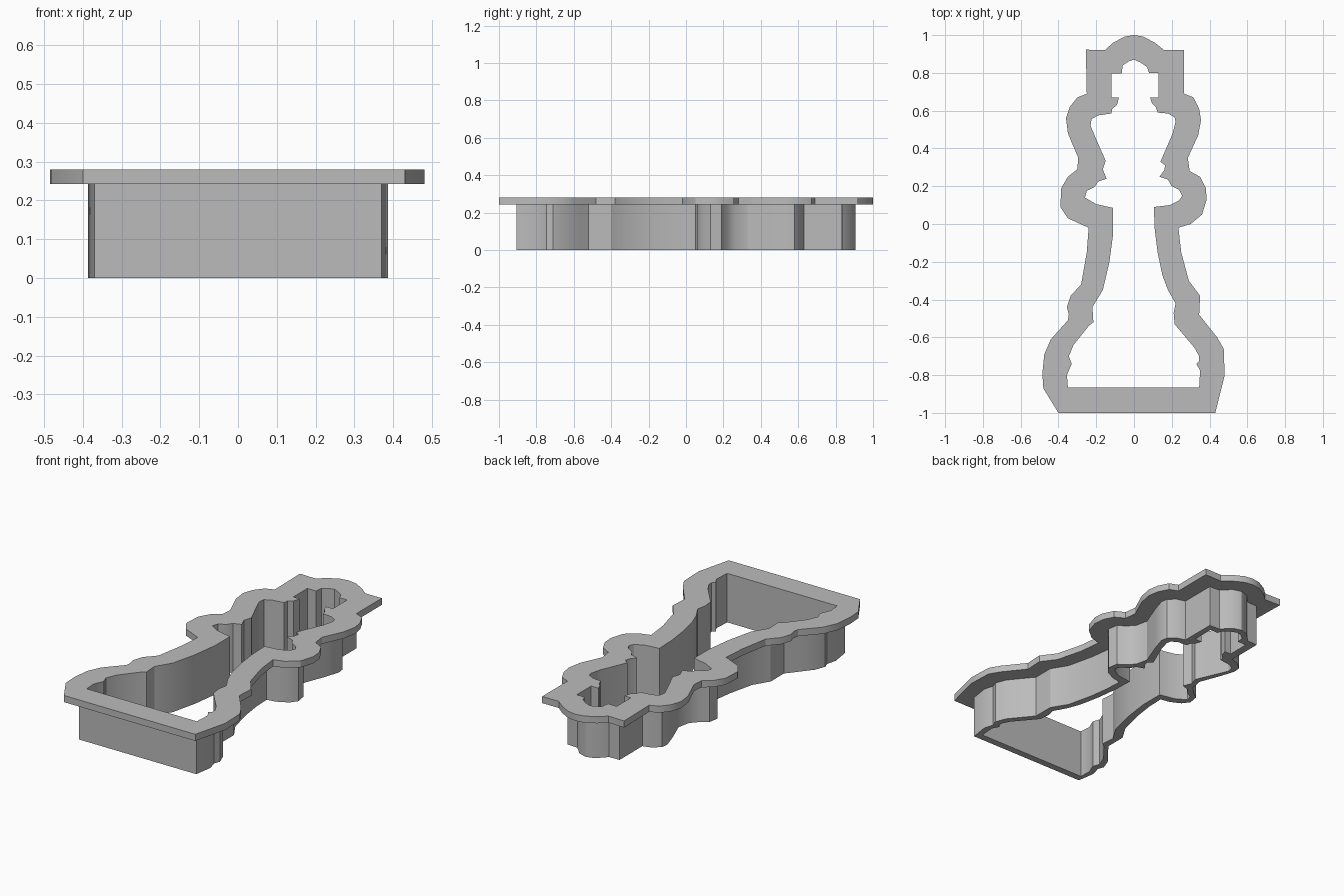
import bpy, bmesh, math

Z_BASE, Z_RIM, Z_TOP = 0.0, 0.242, 0.28

# Cutting outline (inside of the wall): right side top-down, left side top-down
INNER_R = [(0, .87), (.035, .855), (.07, .83), (.08, .80), (.13, .80), (.13, .67), (.085, .67),
           (.095, .64), (.115, .62), (.125, .59), (.18, .585), (.215, .565), (.22, .54), (.205, .48),
           (.14, .33), (.165, .31), (.16, .285), (.135, .25), (.18, .235), (.20, .20), (.24, .18),
           (.255, .15), (.24, .125), (.19, .10), (.105, .09), (.11, -.03), (.125, -.15), (.15, -.27),
           (.18, -.35), (.22, -.42), (.21, -.47), (.215, -.53), (.32, -.655), (.345, -.70),
           (.345, -.725), (.33, -.74), (.35, -.775), (.345, -.865)]
INNER_L = [(-.03, .86), (-.06, .84), (-.065, .797), (-.12, .797), (-.12, .67), (-.08, .67),
           (-.09, .63), (-.115, .61), (-.12, .585), (-.19, .575), (-.225, .555), (-.23, .52),
           (-.205, .46), (-.15, .335), (-.165, .29), (-.145, .24), (-.19, .225), (-.21, .195),
           (-.25, .175), (-.26, .14), (-.20, .105), (-.11, .085), (-.11, -.05), (-.13, -.2),
           (-.165, -.35), (-.22, -.44), (-.215, -.52), (-.24, -.54), (-.32, -.64), (-.345, -.70),
           (-.33, -.74), (-.355, -.80), (-.35, -.865)]

# Outside of the rim flange
RIM_R = [(0, 1), (.05, .992), (.11, .96), (.16, .92), (.265, .92), (.265, .69), (.315, .67),
         (.345, .61), (.355, .55), (.34, .47), (.285, .35), (.295, .28), (.35, .25), (.38, .19),
         (.385, .13), (.36, .05), (.30, 0), (.235, -.02), (.25, -.15), (.29, -.30), (.35, -.38),
         (.345, -.48), (.44, -.60), (.475, -.66), (.48, -.80), (.43, -1)]
RIM_L = [(-.05, .992), (-.11, .96), (-.155, .92), (-.255, .923), (-.25, .69), (-.30, .67),
         (-.34, .62), (-.36, .56), (-.35, .48), (-.295, .35), (-.30, .29), (-.35, .25),
         (-.385, .19), (-.39, .09), (-.35, .03), (-.24, -.02), (-.25, -.15), (-.28, -.32),
         (-.335, -.38), (-.355, -.44), (-.345, -.48), (-.35, -.51), (-.44, -.61), (-.475, -.69),
         (-.485, -.79), (-.48, -.87), (-.40, -1)]

# Outside of the wall (mirrored)
WALL_R = [(0, .905), (.05, .89), (.10, .838), (.165, .835), (.165, .63), (.215, .615), (.255, .58),
          (.26, .54), (.235, .46), (.185, .33), (.20, .26), (.235, .22), (.28, .19), (.29, .13),
          (.26, .09), (.20, .06), (.145, .05), (.15, -.05), (.165, -.16), (.20, -.31), (.255, -.40),
          (.255, -.52), (.30, -.575), (.36, -.65), (.383, -.71), (.37, -.745), (.386, -.80),
          (.37, -.905)]
WALL_L = [(-x, y) for x, y in WALL_R[1:]]

bm = bmesh.new()


def loop(right, left, z):
    """Closed outline at height z; returns its vertices and edges."""
    vs = [bm.verts.new((x, y, z)) for x, y in right + left[::-1]]
    es = [bm.edges.new((vs[i - 1], vs[i])) for i in range(len(vs))]
    return vs, es


def side(a, b):
    """Vertical band between two matching outlines."""
    for i in range(len(a[0])):
        bm.faces.new((a[0][i - 1], a[0][i], b[0][i], b[0][i - 1]))


def ring(a, b):
    """Flat surface between an outline and the hole inside it."""
    bmesh.ops.triangle_fill(bm, use_beauty=True, edges=a[1] + b[1])


inner_low, inner_top = loop(INNER_R, INNER_L, Z_BASE), loop(INNER_R, INNER_L, Z_TOP)
wall_low, wall_top = loop(WALL_R, WALL_L, Z_BASE), loop(WALL_R, WALL_L, Z_RIM)
rim_low, rim_top = loop(RIM_R, RIM_L, Z_RIM), loop(RIM_R, RIM_L, Z_TOP)

ring(inner_low, wall_low)    # cutting edge
ring(wall_top, rim_low)      # underside of rim
ring(inner_top, rim_top)     # top of rim
side(inner_low, inner_top)   # inside of wall
side(wall_low, wall_top)     # outside of wall
side(rim_low, rim_top)       # rim edge
bmesh.ops.recalc_face_normals(bm, faces=bm.faces[:])

mesh = bpy.data.meshes.new("cookie_cutter")
bm.to_mesh(mesh)
bm.free()
cutter = bpy.data.objects.new("cookie_cutter", mesh)
bpy.context.collection.objects.link(cutter)

grey = bpy.data.materials.new("light_grey")
grey.diffuse_color = (0.5, 0.5, 0.5, 1)
mesh.materials.append(grey)

# Smooth the curved walls, keep the corners sharp
bpy.context.view_layer.objects.active = cutter
cutter.select_set(True)
bpy.ops.object.shade_smooth_by_angle(angle=math.radians(30))
